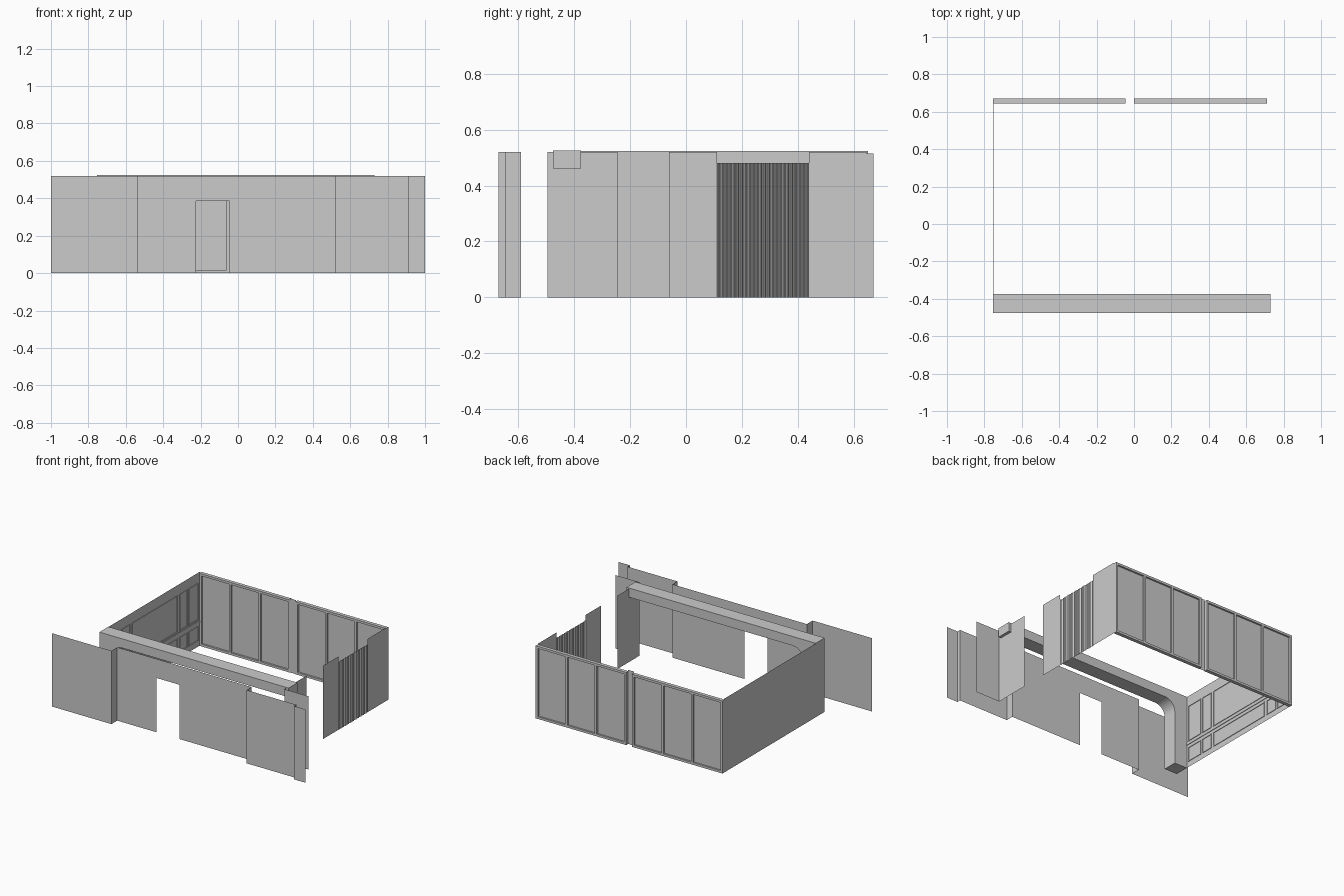
import bpy, bmesh, math

if "Cube" in bpy.data.objects:
    bpy.data.objects.remove(bpy.data.objects["Cube"])

def make(name, verts, faces):
    me = bpy.data.meshes.new(name)
    me.from_pydata(verts, [], faces)
    me.update()
    ob = bpy.data.objects.new(name, me)
    bpy.context.collection.objects.link(ob)
    return ob

def boxes(name, items):
    """One object made of several boxes (x0, x1, y0, y1, z0, z1)."""
    v, f = [], []
    for x0, x1, y0, y1, z0, z1 in items:
        n = len(v)
        v += [(x, y, z) for x in (x0, x1) for y in (y0, y1) for z in (z0, z1)]
        f += [tuple(n + i for i in q) for q in
              ((0, 1, 3, 2), (4, 6, 7, 5), (0, 4, 5, 1), (2, 3, 7, 6), (0, 2, 6, 4), (1, 5, 7, 3))]
    return make(name, v, f)

def sheet(name, path, top, bottom=0.0):
    """Thin folded wall standing along a plan path."""
    n = len(path)
    v = [(x, y, bottom) for x, y in path] + [(x, y, top) for x, y in path]
    return make(name, v, [(i, i + 1, n + i + 1, n + i) for i in range(n - 1)])

H = 0.52

# Front wall: stepped outer sheets around the doorway
yf = -0.59
sheet("front_wall_left", [(-1, -0.655), (-0.535, -0.655), (-0.535, yf), (-0.225, yf)], H)
sheet("front_wall_right", [(-0.045, yf), (0.52, yf), (0.52, -0.645), (0.91, -0.645),
                           (0.91, -0.67), (1, -0.67)], H)
sheet("door_header", [(-0.225, yf), (-0.045, yf)], H, 0.385)

# Back window wall: two framed halves of three panes each
y0, y1 = 0.645, 0.67
for side, xa, xb in (("left", -0.755, -0.045), ("right", 0.0, 0.71)):
    r = 0.016
    frame = [(xa, xb, y0, y1, 0.515 - r, 0.515), (xa, xb, y0, y1, 0, r)]
    step = (xb - xa - r) / 3
    for i in range(4):
        x = xa + i * step
        frame.append((x, x + r, y0, y1, r, 0.515 - r))
    boxes("window_frame_" + side, frame)
    sheet("window_panes_" + side, [(xa + r, 0.658), (xb - r, 0.658)], 0.515 - r, r)
sheet("window_center_strip", [(-0.045, 0.648), (0, 0.648)], 0.525)

# Left wall with shallow panel mouldings and a chair rail
sheet("left_wall", [(-0.755, -0.475), (-0.755, 0.65)], 0.523)
xw, d, w = -0.755, 0.004, 0.006
mould = [(xw, xw + d, -0.375, 0.645, 0.165, 0.182)]
for pa, pb in ((-0.36, -0.235), (-0.22, -0.13), (-0.11, 0.40), (0.42, 0.51), (0.525, 0.635)):
    for za, zb in ((0.04, 0.145), (0.19, 0.45)):
        mould += [(xw, xw + d, pa, pb, za, za + w), (xw, xw + d, pa, pb, zb - w, zb),
                  (xw, xw + d, pa, pa + w, za + w, zb - w), (xw, xw + d, pb - w, pb, za + w, zb - w)]
boxes("left_wall_mouldings", mould)

# Beam running into a pillar through a rounded inner corner
r, cx, cz = 0.08, -0.575, 0.38
prof = [(0.73, 0.525), (-0.755, 0.525), (-0.755, 0), (-0.655, 0)]
prof += [(cx - r * math.cos(a), cz + r * math.sin(a))
         for a in (i * math.pi / 16 for i in range(9))]
prof.append((0.73, 0.46))
n = len(prof)
v = [(x, -0.475, z) for x, z in prof] + [(x, -0.375, z) for x, z in prof]
f = [tuple(range(n)), tuple(range(2 * n - 1, n - 1, -1))]
f += [(i, n + i, n + (i + 1) % n, (i + 1) % n) for i in range(n)]
beam = make("beam_and_pillar", v, f)
bm = bmesh.new()
bm.from_mesh(beam.data)
bmesh.ops.recalc_face_normals(bm, faces=bm.faces)
bm.to_mesh(beam.data)
bm.free()

# Right wall: L-shaped corner sheet, flat panels and a pleated shutter
xr = 0.71
sheet("right_corner_wall", [(0.9, -0.495), (xr, -0.495), (xr, -0.245)], H)
sheet("right_wall_middle", [(xr, -0.06), (xr, 0.11)], H)
sheet("right_wall_back", [(xr, 0.44), (xr, 0.645)], H)
count = 24
pitch = 0.33 / count
pleats = []
for i in range(count):
    y = 0.11 + i * pitch
    pleats += [(xr - 0.004, y), (xr + 0.003, y + 0.3 * pitch),
               (xr + 0.003, y + 0.5 * pitch), (xr - 0.004, y + 0.8 * pitch)]
pleats.append((xr - 0.004, 0.44))
sheet("pleated_shutter", pleats, 0.48)
